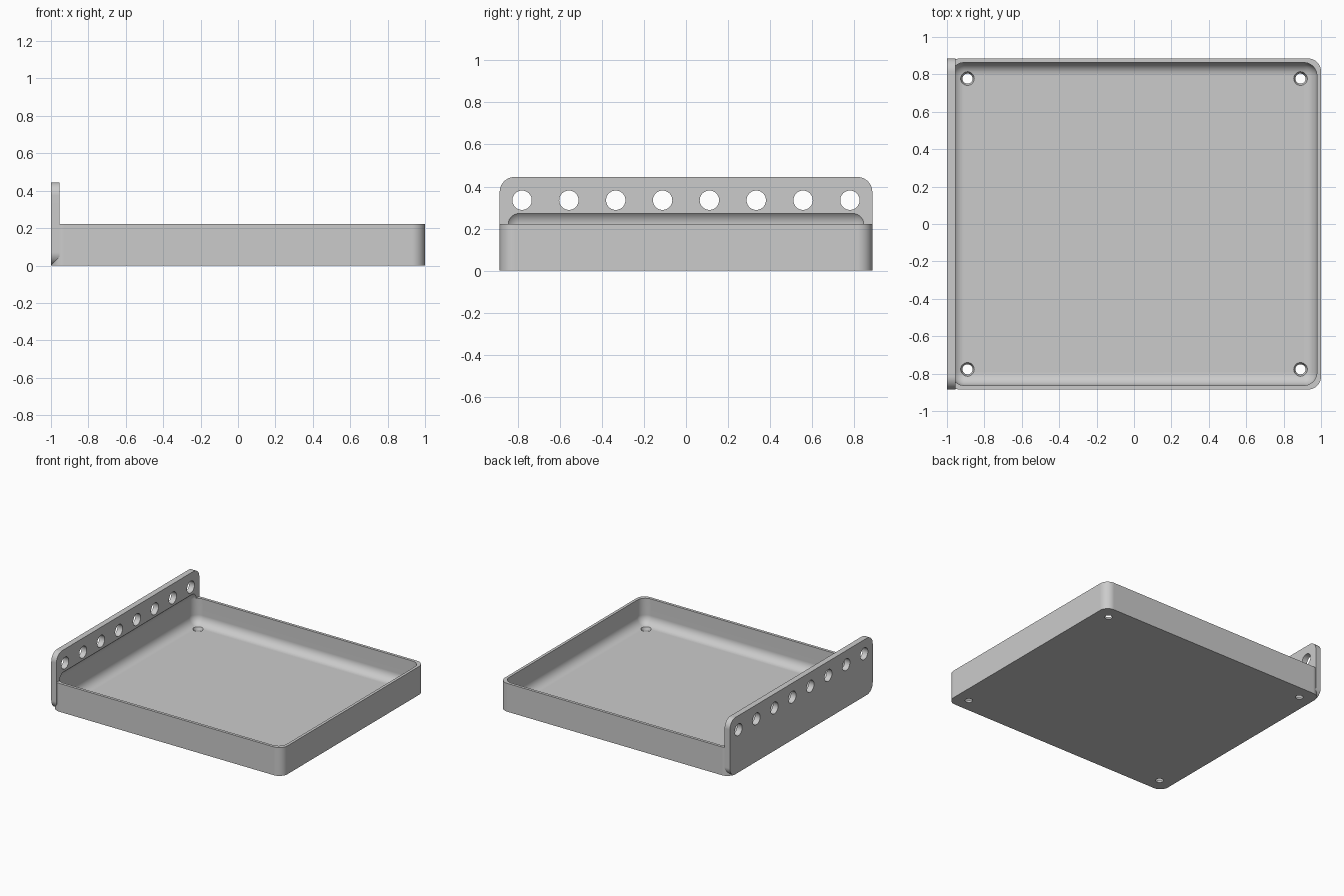
import bpy
import bmesh
import math
from mathutils import Matrix, Vector

default = bpy.data.objects.get("Cube")
if default:
    bpy.data.objects.remove(default, do_unlink=True)

grey = bpy.data.materials.new("plain grey")
grey.use_nodes = True
COLOUR = (0.6, 0.6, 0.6, 1)
grey.diffuse_color = COLOUR
grey.node_tree.nodes["Principled BSDF"].inputs["Base Color"].default_value = COLOUR

ROUND = 0.07
HALF_X, HALF_Y = 1.0, 0.885
TRAY_TOP, PLATE_TOP = 0.222, 0.445
WALL = 0.022
PLATE_FRONT = -0.955


def add_object(name, bm):
    mesh = bpy.data.meshes.new(name)
    bm.to_mesh(mesh)
    bm.free()
    mesh.materials.append(grey)
    obj = bpy.data.objects.new(name, mesh)
    bpy.context.collection.objects.link(obj)
    return obj


def rounded_box(name, low, high, axis=None):
    """Box whose edges along one axis, or all edges, are rounded."""
    low, high = Vector(low), Vector(high)
    bm = bmesh.new()
    bmesh.ops.create_cube(bm, size=1)
    bmesh.ops.scale(bm, vec=high - low, verts=bm.verts)
    bmesh.ops.translate(bm, vec=(low + high) / 2, verts=bm.verts)

    def along(edge):
        d = edge.verts[1].co - edge.verts[0].co
        return axis is None or abs(d[axis]) > 0.99 * d.length

    bmesh.ops.bevel(bm, geom=[e for e in bm.edges if along(e)], offset=ROUND,
                    segments=10, profile=0.5, affect='EDGES')
    return add_object(name, bm)


def hole_cutters(name, places, r_start, r_end, depth, turn):
    """Row of tapered cylinders in one mesh."""
    bm = bmesh.new()
    for place in places:
        bmesh.ops.create_cone(bm, cap_ends=True, segments=40, radius1=r_start,
                              radius2=r_end, depth=depth,
                              matrix=Matrix.Translation(place) @ turn)
    return add_object(name, bm)


# Tray body and the upright plate on its right edge
tray = rounded_box("tray", (-HALF_X, -HALF_Y, 0), (HALF_X, HALF_Y, TRAY_TOP), axis=2)
plate = rounded_box("hole_plate", (-HALF_X, -HALF_Y, 0),
                    (PLATE_FRONT, HALF_Y, PLATE_TOP), axis=0)

# Hollow with rounded floor edges, which also undercuts the plate
hollow = rounded_box("hollow_cutter", (WALL - HALF_X, WALL - HALF_Y, WALL),
                     (HALF_X - WALL, HALF_Y - WALL, 0.29))

# Row of eight holes through the plate
row = [((PLATE_FRONT - HALF_X) / 2, (i - 3.5) * 0.2225, 0.335) for i in range(8)]
plate_holes = hole_cutters("plate_hole_cutter", row, 0.046, 0.046, 0.2,
                           Matrix.Rotation(math.pi / 2, 4, 'Y'))

# Countersunk screw holes in the floor corners
corners = [(x, y, 0.012) for x in (-0.89, 0.89) for y in (-0.777, 0.777)]
screw_holes = hole_cutters("screw_hole_cutter", corners, 0.024, 0.04, 0.04, Matrix())

# Join and cut
helpers = [plate, hollow, plate_holes, screw_holes]
for helper in helpers:
    helper.hide_render = True
    mod = tray.modifiers.new(helper.name, 'BOOLEAN')
    mod.object = helper
    mod.solver = 'EXACT'
    mod.operation = 'UNION' if helper is plate else 'DIFFERENCE'

graph = bpy.context.evaluated_depsgraph_get()
result = bpy.data.meshes.new_from_object(tray.evaluated_get(graph))
tray.modifiers.clear()
tray.data = result
for helper in helpers:
    bpy.data.objects.remove(helper, do_unlink=True)

# Smooth rounds with crisp edges
bpy.ops.object.select_all(action='DESELECT')
tray.select_set(True)
bpy.context.view_layer.objects.active = tray
bpy.ops.object.shade_smooth_by_angle(angle=math.radians(30))
weighted = tray.modifiers.new("even shading", 'WEIGHTED_NORMAL')
weighted.keep_sharp = True
